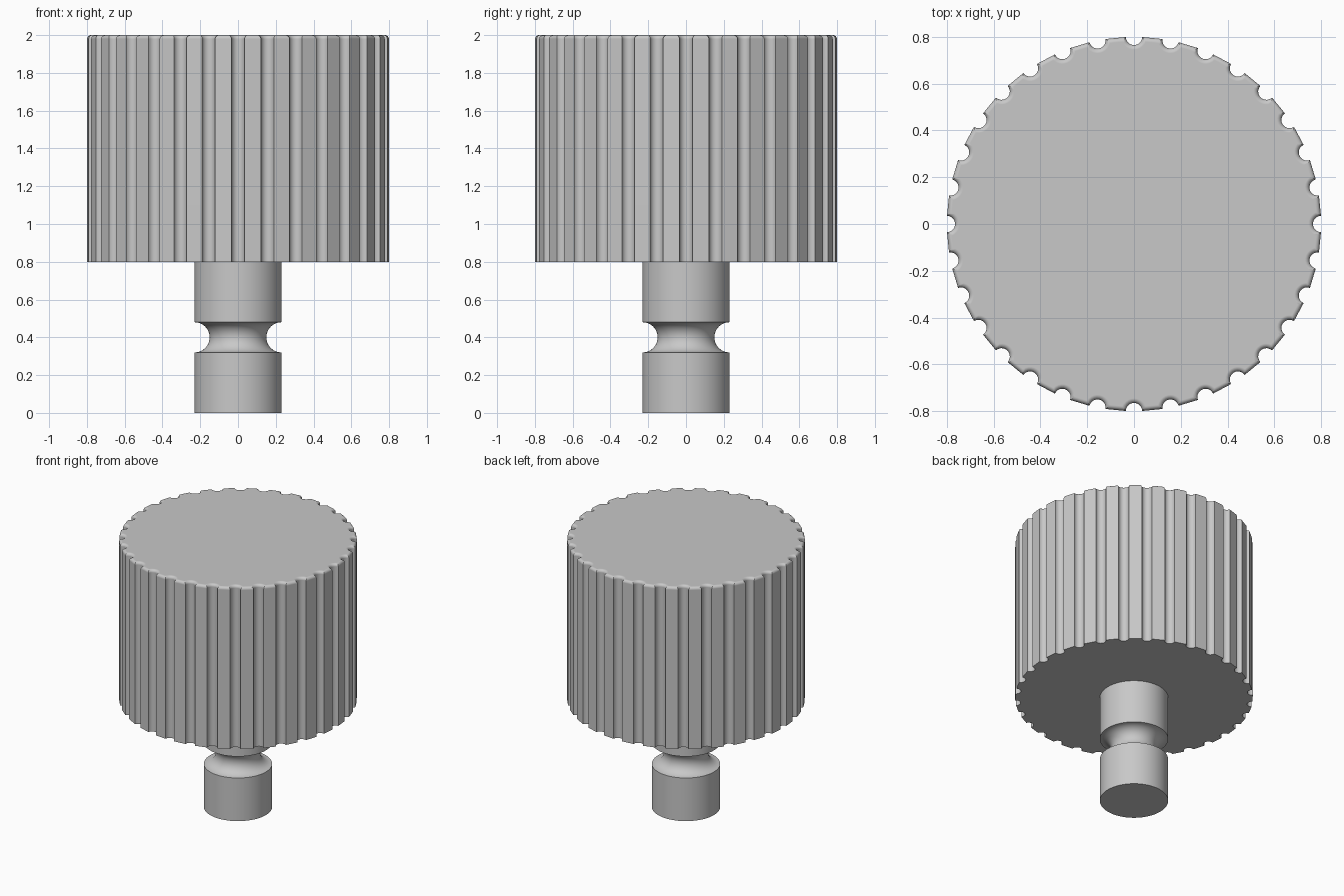
import bpy, bmesh
from math import sin, cos, acos, atan2, pi

cube = bpy.data.objects.get("Cube")
if cube:
    bpy.data.objects.remove(cube, do_unlink=True)

GREY = (0.58, 0.58, 0.58, 1)
grey = bpy.data.materials.new("satin grey")
grey.use_nodes = True
grey.diffuse_color = GREY
grey.node_tree.nodes["Principled BSDF"].inputs["Base Color"].default_value = GREY


def loft(name, rings):
    """Skin a stack of equal-length point rings and cap both ends."""
    bm = bmesh.new()
    loops = [[bm.verts.new(p) for p in ring] for ring in rings]
    n = len(loops[0])
    for low, high in zip(loops, loops[1:]):
        for i in range(n):
            j = (i + 1) % n
            bm.faces.new((low[i], low[j], high[j], high[i]))
    bm.faces.new(loops[0][::-1])
    bm.faces.new(loops[-1])
    mesh = bpy.data.meshes.new(name)
    bm.to_mesh(mesh)
    bm.free()
    mesh.materials.append(grey)
    obj = bpy.data.objects.new(name, mesh)
    bpy.context.collection.objects.link(obj)
    bpy.ops.object.select_all(action='DESELECT')
    obj.select_set(True)
    bpy.context.view_layer.objects.active = obj
    bpy.ops.object.shade_smooth_by_angle(angle=pi / 6)
    normals = obj.modifiers.new("Weighted normals", 'WEIGHTED_NORMAL')
    normals.keep_sharp = True
    return obj


# Fluted knob: scalloped outline, offset inwards to round the top edge
RADIUS, FLUTES, FLUTE_R, FILLET = 0.8, 32, 0.035, 0.02
ARC_STEPS, FILLET_STEPS = 10, 4


def fluted_ring(inset, z):
    r, g = RADIUS - inset, FLUTE_R + inset
    t = acos((r * r + RADIUS ** 2 - g * g) / (2 * r * RADIUS))
    sweep = atan2(r * sin(t), RADIUS - r * cos(t))
    ring = []
    for k in range(FLUTES):
        turn = 2 * pi * k / FLUTES
        for s in range(ARC_STEPS + 1):
            a = sweep * (2 * s / ARC_STEPS - 1)
            x, y = RADIUS - g * cos(a), g * sin(a)
            ring.append((x * cos(turn) - y * sin(turn),
                         x * sin(turn) + y * cos(turn), z))
    return ring


knob_rings = [fluted_ring(0, 0.8)]
for i in range(FILLET_STEPS + 1):
    a = pi / 2 * i / FILLET_STEPS
    knob_rings.append(fluted_ring(FILLET * (1 - cos(a)), 2 - FILLET + FILLET * sin(a)))
loft("fluted_knob", knob_rings)

# Stem: plain shaft with a half-round retaining groove
STEM_R, GROOVE_R, GROOVE_Z, SEGMENTS = 0.23, 0.08, 0.4, 64
profile = [(STEM_R, 0)]
for i in range(17):
    a = pi * i / 16
    profile.append((STEM_R - GROOVE_R * sin(a), GROOVE_Z - GROOVE_R * cos(a)))
profile.append((STEM_R, 0.82))
loft("grooved_stem", [[(r * cos(2 * pi * k / SEGMENTS), r * sin(2 * pi * k / SEGMENTS), z)
                       for k in range(SEGMENTS)] for r, z in profile])
